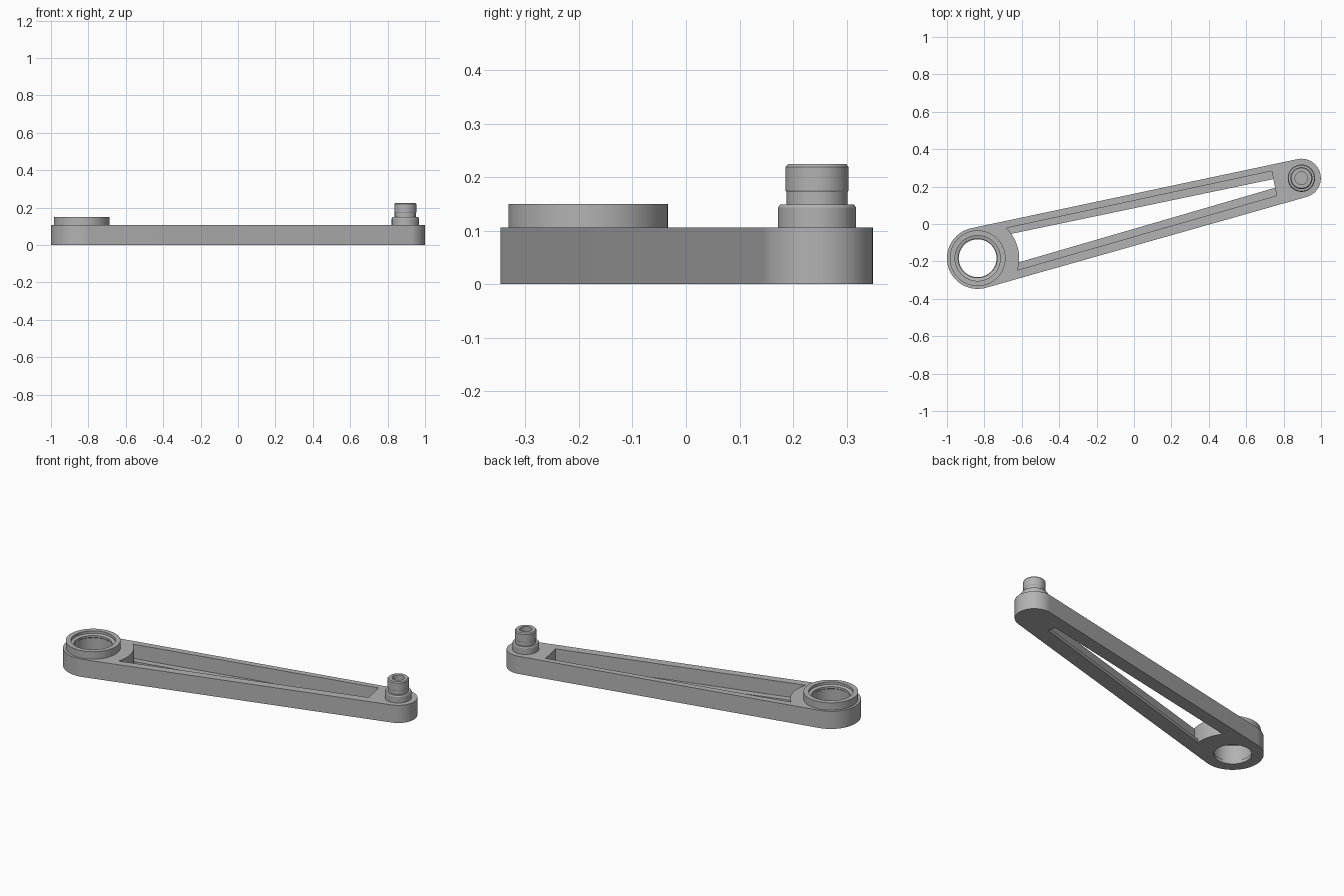
import bpy, bmesh, math
from mathutils import Vector

cube = bpy.data.objects.get("Cube")
if cube:
    bpy.data.objects.remove(cube, do_unlink=True)

BIG, BIG_R = Vector((-0.836, -0.183)), 0.164
SMALL, SMALL_R = Vector((0.895, 0.245)), 0.104
TOP, LEDGE = 0.106, 0.02

metal = bpy.data.materials.new("grey_metal")
metal.use_nodes = True
metal.diffuse_color = (0.45, 0.45, 0.45, 1)
metal.node_tree.nodes["Principled BSDF"].inputs["Base Color"].default_value = (0.45, 0.45, 0.45, 1)


def make_object(name, bm):
    bmesh.ops.recalc_face_normals(bm, faces=bm.faces[:])
    mesh = bpy.data.meshes.new(name)
    bm.to_mesh(mesh)
    bm.free()
    mesh.materials.append(metal)
    obj = bpy.data.objects.new(name, mesh)
    bpy.context.collection.objects.link(obj)
    return obj


def prism(name, outline, z0, z1):
    """Extrude a flat outline between two heights."""
    bm = bmesh.new()
    face = bm.faces.new([bm.verts.new((p[0], p[1], z0)) for p in outline])
    grown = bmesh.ops.extrude_face_region(bm, geom=[face])["geom"]
    verts = [v for v in grown if isinstance(v, bmesh.types.BMVert)]
    bmesh.ops.translate(bm, verts=verts, vec=(0, 0, z1 - z0))
    return make_object(name, bm)


def turned(name, centre, profile, sides=64):
    """Solid of revolution from (radius, height) points, capped at both ends."""
    bm = bmesh.new()
    rings = []
    for r, z in profile:
        angles = [math.tau * i / sides for i in range(sides)]
        rings.append([bm.verts.new((centre.x + r * math.cos(a), centre.y + r * math.sin(a), z))
                      for a in angles])
    for low, high in zip(rings, rings[1:]):
        for i in range(sides):
            j = (i + 1) % sides
            bm.faces.new((low[i], low[j], high[j], high[i]))
    bm.faces.new(rings[0])
    bm.faces.new(rings[-1])
    return make_object(name, bm)


def arc(centre, radius, start, end, steps):
    return [centre + radius * Vector((math.cos(a), math.sin(a)))
            for a in (start + (end - start) * i / steps for i in range(steps + 1))]


def slot_outline(near_top, near_bottom, far_bottom, far_top):
    """Tapered slot whose wide end curves around the bearing."""
    a, b = Vector(near_top) - BIG, Vector(near_bottom) - BIG
    curve = arc(BIG, 0.222, math.atan2(a.y, a.x), math.atan2(b.y, b.x), 16)
    return curve + [Vector(far_bottom), Vector(far_top)]


# Tapered arm with tangent sides and round ends
axis = SMALL - BIG
heading = math.atan2(axis.y, axis.x)
spread = math.acos((BIG_R - SMALL_R) / axis.length)
outline = arc(SMALL, SMALL_R, heading - spread, heading + spread, 32)
outline += arc(BIG, BIG_R, heading + spread, heading - spread + math.tau, 40)
arm = prism("lever_arm", outline, 0, TOP)

# Raised bearing collar and stepped pin
collar = turned("bearing_collar", BIG, [(0.149, 0.07), (0.149, 0.15)])
pin = turned("stepped_pin", SMALL, [
    (0.073, 0.07), (0.073, 0.143), (0.069, 0.149), (0.057, 0.149), (0.057, 0.172),
    (0.059, 0.175), (0.059, 0.219), (0.054, 0.225)])

# Openings: bearing bore, pin socket, slot pocket and through slot
bore = turned("bore_cutter", BIG, [
    (0.101, -0.05), (0.101, 0.02), (0.107, 0.02), (0.107, 0.115),
    (0.104, 0.118), (0.104, 0.13), (0.121, 0.135), (0.121, 0.2)])
socket = turned("socket_cutter", SMALL, [(0.034, 0.15), (0.034, 0.3)], 48)
pocket = prism("pocket_cutter", slot_outline(
    (-0.682, -0.021), (-0.623, -0.246), (0.763, 0.152), (0.736, 0.283)), LEDGE, 0.2)
slot = prism("slot_cutter", slot_outline(
    (-0.672, -0.064), (-0.634, -0.203), (0.755, 0.194), (0.745, 0.24)), -0.05, 0.06)

# Combine into one solid part
helpers = [(collar, "UNION"), (pin, "UNION"), (bore, "DIFFERENCE"),
           (socket, "DIFFERENCE"), (pocket, "DIFFERENCE"), (slot, "DIFFERENCE")]
for helper, operation in helpers:
    helper.hide_render = True
    mod = arm.modifiers.new(helper.name, "BOOLEAN")
    mod.operation, mod.object, mod.solver = operation, helper, "EXACT"
bpy.context.view_layer.update()
solid = bpy.data.meshes.new_from_object(arm.evaluated_get(bpy.context.evaluated_depsgraph_get()))
arm.modifiers.clear()
arm.data = solid
for helper, _ in helpers:
    bpy.data.objects.remove(helper, do_unlink=True)

# Smooth round walls, crisp edges
bpy.ops.object.select_all(action="DESELECT")
arm.select_set(True)
bpy.context.view_layer.objects.active = arm
bpy.ops.object.shade_smooth_by_angle(angle=math.radians(30))
